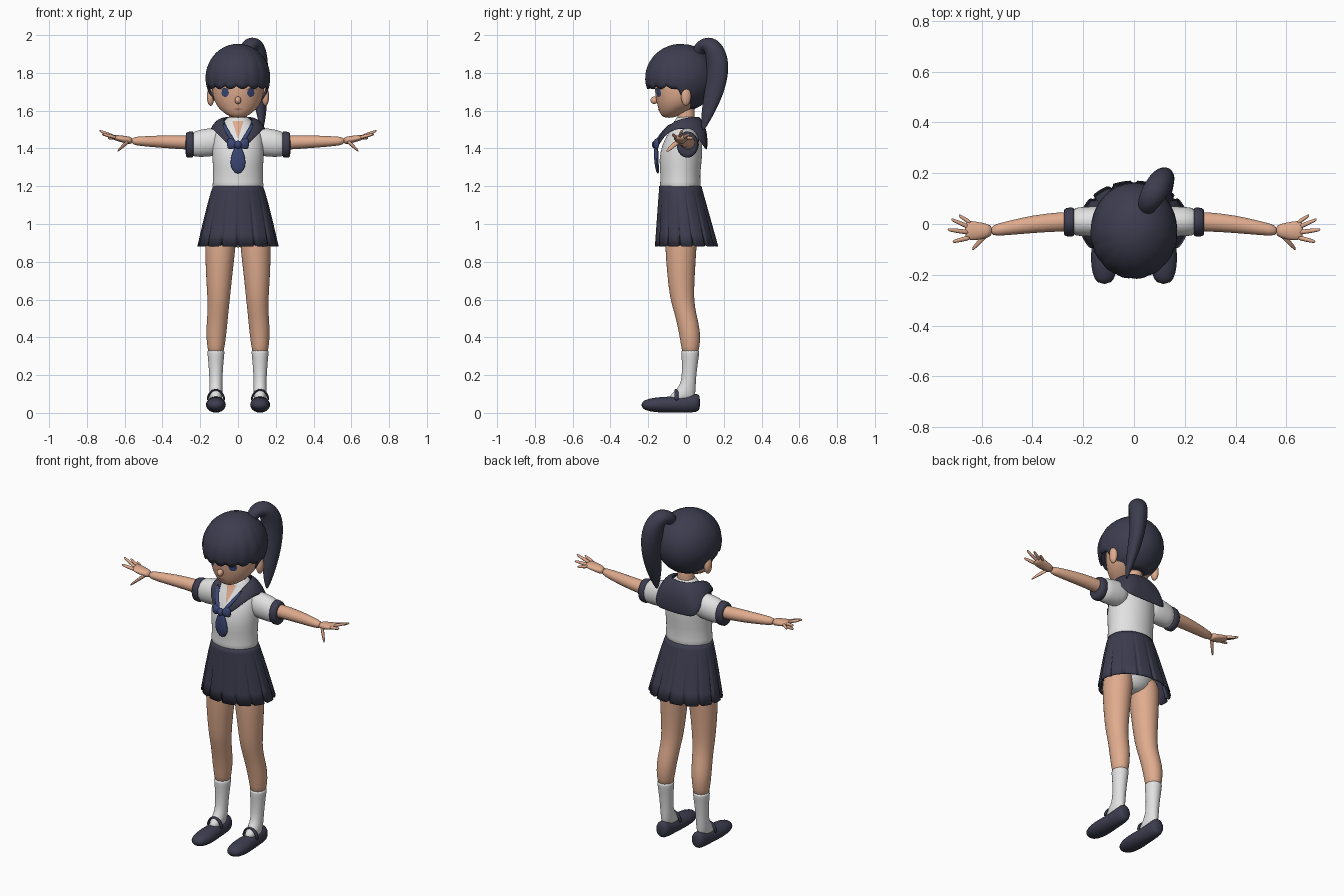
import bpy, bmesh, math
from math import sin, cos, pi
from mathutils import Vector
from mathutils.bvhtree import BVHTree

if "Cube" in bpy.data.objects:
    bpy.data.objects.remove(bpy.data.objects["Cube"])


def material(name, r, g, b):
    m = bpy.data.materials.new(name)
    m.use_nodes = True
    m.diffuse_color = (r, g, b, 1)
    bsdf = next(n for n in m.node_tree.nodes if n.type == 'BSDF_PRINCIPLED')
    bsdf.inputs["Base Color"].default_value = (r, g, b, 1)
    return m


SKIN = material("skin", .74, .41, .27)
NAVY = material("dark navy", .046, .046, .078)
WHITE = material("white cloth", .76, .76, .76)
BLUE = material("scarf blue", .045, .065, .18)
LIP = material("lip brown", .42, .2, .15)

AXES = {'X': (Vector((0, 1, 0)), Vector((0, 0, 1))),
        'Y': (Vector((1, 0, 0)), Vector((0, 0, 1))),
        'Z': (Vector((1, 0, 0)), Vector((0, 1, 0)))}


def finish(name, bm, mat, subsurf=0, thick=0):
    bmesh.ops.recalc_face_normals(bm, faces=bm.faces)
    for f in bm.faces:
        f.smooth = True
    me = bpy.data.meshes.new(name)
    bm.to_mesh(me)
    bm.free()
    me.materials.append(mat)
    ob = bpy.data.objects.new(name, me)
    bpy.context.scene.collection.objects.link(ob)
    if thick:
        ob.modifiers.new("thickness", 'SOLIDIFY').thickness = thick
    if subsurf:
        m = ob.modifiers.new("smooth", 'SUBSURF')
        m.levels = m.render_levels = subsurf
    return ob


def skin_rows(bm, rows, closed=True):
    n = len(rows[0])
    for lo, hi in zip(rows, rows[1:]):
        for i in range(n if closed else n - 1):
            j = (i + 1) % n
            bm.faces.new((lo[i], lo[j], hi[j], hi[i]))


def loft(name, rings, mat, axis='Z', side=1, n=16, subsurf=1, plane=None, caps=True):
    """Elliptical rings (x, y, z, half width, half depth) joined in order."""
    bm = bmesh.new()
    pts = [Vector(r[:3]) for r in rings]
    rows = []
    for k, (p, r) in enumerate(zip(pts, rings)):
        u, v = AXES[axis]
        if plane:
            u = Vector(plane).normalized()
            v = (pts[min(k + 1, len(pts) - 1)] - pts[max(k - 1, 0)]).normalized().cross(u)
        row = []
        for i in range(n):
            t = 2 * pi * i / n
            q = p + u * r[3] * cos(t) + v * r[4] * sin(t)
            row.append(bm.verts.new((q.x * side, q.y, max(q.z, 0))))
        rows.append(row)
    skin_rows(bm, rows)
    if caps:
        bm.faces.new(rows[0])
        bm.faces.new(rows[-1])
    return finish(name, bm, mat, subsurf)


def ball(name, loc, scale, mat):
    bm = bmesh.new()
    bmesh.ops.create_uvsphere(bm, u_segments=20, v_segments=12, radius=1)
    for v in bm.verts:
        v.co = Vector(a * b + c for a, b, c in zip(v.co, scale, loc))
    return finish(name, bm, mat)


def patch(name, tree, outline, mat, lift=.004):
    """Thin plate projected from the front on to a surface."""
    bm = bmesh.new()
    mx = sum(p[0] for p in outline) / len(outline)
    mz = sum(p[1] for p in outline) / len(outline)
    edge = [((1 - t) * a[0] + t * b[0], (1 - t) * a[1] + t * b[1])
            for a, b in zip(outline, outline[1:] + outline[:1]) for t in (0, .33, .67)]

    def vert(x, z):
        hit = tree.ray_cast(Vector((x, -1, z)), Vector((0, 1, 0)))[0]
        return bm.verts.new((x, hit.y - lift if hit else -.1, z))
    rows = [[vert(mx + (x - mx) * s, mz + (z - mz) * s) for x, z in edge] for s in (1, .7, .35)]
    skin_rows(bm, rows)
    bm.faces.new(rows[-1])
    return finish(name, bm, mat)


def surface(ob):
    return BVHTree.FromObject(ob, bpy.context.evaluated_depsgraph_get())


# Head and neck
head = loft("head", [(0, -.09, 1.562, .025, .02), (0, -.085, 1.575, .058, .05), (0, -.055, 1.61, .102, .092),
                     (0, -.03, 1.65, .128, .128), (0, -.02, 1.7, .138, .146), (0, -.02, 1.76, .138, .148),
                     (0, -.02, 1.85, .115, .12), (0, -.02, 1.9, .06, .06)], SKIN, n=24)
loft("neck", [(0, .0, 1.48, .055, .05), (0, 0, 1.55, .046, .046), (0, 0, 1.66, .05, .05)], SKIN)
ball("nose", (0, -.168, 1.655), (.017, .02, .02), SKIN)
for s, word in ((1, "left"), (-1, "right")):
    ball(word + "_ear", (.145 * s, 0, 1.675), (.02, .026, .05), SKIN)

# Face details
face = surface(head)
for s, word in ((1, "left"), (-1, "right")):
    patch(word + "_iris", face, [(s * .068 + .02 * cos(k * pi / 5), 1.695 + .023 * sin(k * pi / 5))
                                 for k in range(10)], BLUE)
    patch(word + "_lash", face, [(s * .04, 1.712), (s * .07, 1.722), (s * .102, 1.71), (s * .07, 1.714)], NAVY, .006)
patch("mouth", face, [(-.028, 1.609), (0, 1.614), (.028, 1.609), (0, 1.601)], LIP)

# Hair cap with a scalloped fringe and a low nape
bm = bmesh.new()
rows, N, M = [], 96, 14
for k in range(1, M + 1):
    row = []
    for i in range(N):
        t = 2 * pi * i / N
        front = (1 - sin(t)) / 2
        ramp = min(max((front - .38) / .22, 0), 1)
        ridge = abs(sin(8 * t + .4)) * ramp
        line = 1.62 + .115 * ramp * ramp * (3 - 2 * ramp) - .018 * ridge
        phi = math.acos((line - 1.775) / .167) * k / M
        r = sin(phi) * (1 + .03 * ridge * k / M)
        if ramp > .5:
            r = max(r, 0)
        row.append(bm.verts.new((.158 * r * cos(t), -.025 + .176 * r * sin(t), 1.775 + .167 * cos(phi))))
    rows.append(row)
skin_rows(bm, rows)
bm.faces.new(rows[0])
finish("hair_cap", bm, NAVY, thick=.012)

# Side ponytail and its tie
loft("ponytail", [(.045, .05, 1.88, .025, .025), (.05, .075, 1.94, .042, .04), (.08, .125, 1.958, .052, .05),
                  (.103, .16, 1.9, .052, .062), (.11, .17, 1.82, .047, .064), (.115, .155, 1.72, .04, .058),
                  (.12, .125, 1.62, .03, .044), (.125, .1, 1.54, .016, .024), (.127, .09, 1.495, .004, .005)],
     NAVY, plane=(.88, -.47, 0), subsurf=2)
loft("hair_tie", [(.042, .055, 1.895, .032, .032), (.045, .066, 1.92, .036, .036)], WHITE, plane=(.88, -.47, 0))

# Blouse
shirt = loft("shirt", [(0, -.03, 1.175, .125, .1), (0, -.03, 1.195, .14, .112), (0, -.03, 1.25, .13, .103),
                       (0, -.03, 1.34, .137, .116), (0, -.02, 1.42, .138, .108), (0, -.008, 1.48, .13, .088),
                       (0, .002, 1.52, .1, .07), (0, .002, 1.555, .062, .058), (0, .002, 1.57, .055, .053)], WHITE, n=24)
patch("neckline", surface(shirt), [(0, 1.45), (.03, 1.545), (-.03, 1.545)], SKIN)

# Sailor collar, from front point round to the middle of the back
inner = [(.018, -.152, 1.42), (.05, -.112, 1.505), (.075, -.04, 1.555), (.072, .03, 1.57), (.05, .06, 1.572), (0, .07, 1.572)]
outer = [(.03, -.158, 1.4), (.105, -.125, 1.47), (.145, -.05, 1.513), (.152, .04, 1.5), (.145, .108, 1.395), (0, .115, 1.39)]
bm = bmesh.new()
half = [[Vector(a).lerp(Vector(b), t) + Vector((0, .018 if k > 3 else 0, .02)) * sin(pi * t)
         for t in (0, .33, .67, 1)] for k, (a, b) in enumerate(zip(inner, outer))]
half.insert(5, [(a + b) / 2 for a, b in zip(half[4], half[5])])
flip = [[Vector((-p.x, p.y, p.z)) for p in row] for row in half[-2::-1]]
skin_rows(bm, [[bm.verts.new(p) for p in row] for row in half + flip], closed=False)
finish("sailor_collar", bm, NAVY, subsurf=2, thick=.012)

# Scarf
loft("scarf_tail", [(0, -.148, 1.265, .012, .006), (0, -.154, 1.3, .042, .011), (0, -.158, 1.35, .042, .012),
                    (0, -.158, 1.42, .014, .012)], BLUE)
ball("scarf_knot", (0, -.163, 1.42), (.02, .018, .022), BLUE)
for s, word in ((1, "left"), (-1, "right")):
    loft(word + "_bow", [(.005, -.16, 1.42, .012, .012), (.035, -.158, 1.425, .016, .032),
                         (.06, -.152, 1.425, .012, .028)], BLUE, 'X', s)
    loft(word + "_scarf_strip", [(.01, -.165, 1.42, .012, .009), (.05, -.135, 1.475, .014, .01),
                                 (.078, -.075, 1.535, .01, .01)], BLUE, 'Z', s, n=10)

# Pleated skirt
bm = bmesh.new()
rows, N = [], 192
for t in (0, .08, .3, .55, .8, 1):
    row = []
    for i in range(N):
        a = 2 * pi * i / N
        fold = max(0, 1 - abs((14 * i / N) % 1 - .5) * 8) * t
        r = 1 - .09 * fold
        wide, deep = .132 + .083 * t ** .85, .112 + .056 * t
        row.append(bm.verts.new((wide * r * cos(a), -.03 + .033 * t + deep * r * sin(a),
                                 1.2 - .318 * t + .008 * fold)))
    rows.append(row)
skin_rows(bm, rows)
bm.faces.new(rows[0])
finish("pleated_skirt", bm, NAVY, thick=.006)
loft("underwear", [(0, -.025, .875, .03, .05), (0, -.025, .91, .12, .09), (0, -.025, 1, .15, .1),
                   (0, -.03, 1.1, .13, .1)], WHITE)

for s, word in ((1, "left"), (-1, "right")):
    # Sleeves and arms
    loft(word + "_sleeve", [(.07, .01, 1.44, .05, .06), (.12, .01, 1.435, .062, .079), (.2, .01, 1.427, .06, .074),
                            (.26, .008, 1.42, .054, .066)], WHITE, 'X', s)
    loft(word + "_cuff", [(.234, .008, 1.422, .055, .068), (.24, .008, 1.421, .06, .072),
                          (.272, .007, 1.419, .057, .07), (.278, .007, 1.419, .05, .06)], NAVY, 'X', s)
    loft(word + "_arm", [(.2, .01, 1.43, .04, .04), (.28, .01, 1.432, .039, .038), (.4, 0, 1.436, .036, .034),
                         (.5, -.017, 1.438, .028, .027), (.57, -.027, 1.44, .022, .021)], SKIN, 'X', s)
    loft(word + "_palm", [(.555, -.026, 1.44, .022, .021), (.6, -.028, 1.447, .034, .02),
                          (.645, -.026, 1.456, .041, .016), (.668, -.024, 1.46, .032, .011)], SKIN, 'X', s)
    tips = {"little": (.69, .034, 1.455), "ring": (.72, .018, 1.475), "middle": (.735, -.022, 1.494),
            "index": (.715, -.07, 1.475)}
    for k, (finger, tip) in enumerate(tips.items()):
        root = Vector((.64, .002 - .018 * k, 1.457))
        mids = [root.lerp(Vector(tip), t) for t in (0, .5, .9, 1)]
        loft(f"{word}_{finger}_finger", [(*p, r, r) for p, r in zip(mids, (.011, .01, .008, .004))], SKIN, 'X', s, n=8)
    loft(word + "_thumb", [(.575, -.035, 1.44, .016, .015), (.605, -.065, 1.418, .014, .012),
                           (.63, -.092, 1.393, .011, .009), (.638, -.1, 1.386, .005, .004)], SKIN, 'X', s, n=10)

    # Legs, socks and shoes
    loft(word + "_leg", [(.09, -.025, 1, .085, .09), (.093, -.027, .88, .083, .085), (.1, -.027, .74, .072, .075),
                         (.102, -.022, .6, .06, .064), (.106, -.004, .53, .056, .058), (.115, .02, .43, .056, .059),
                         (.117, .024, .35, .047, .05), (.117, .022, .3, .038, .04)], SKIN, s and 'Z', s)
    loft(word + "_sock", [(.117, -.03, .06, .034, .075), (.117, -.015, .1, .036, .065), (.117, .008, .135, .035, .044),
                          (.117, .016, .19, .035, .038), (.117, .021, .27, .041, .043), (.117, .023, .325, .047, .05),
                          (.117, .023, .333, .046, .049)], WHITE, 'Z', s)
    loft(word + "_shoe", [(.117, .075, .055, .026, .036), (.117, .06, .054, .042, .052), (.117, 0, .046, .044, .046),
                          (.117, -.06, .044, .048, .044), (.117, -.13, .043, .056, .043),
                          (.117, -.195, .042, .05, .036), (.117, -.238, .042, .028, .018)], NAVY, 'Y', s)
    strap = [(.117 + .045 * cos(pi * k / 8), -.05, .065 + .058 * sin(pi * k / 8), .012, .006) for k in range(9)]
    loft(word + "_shoe_strap", strap, NAVY, side=s, n=8, plane=(0, 1, 0))
